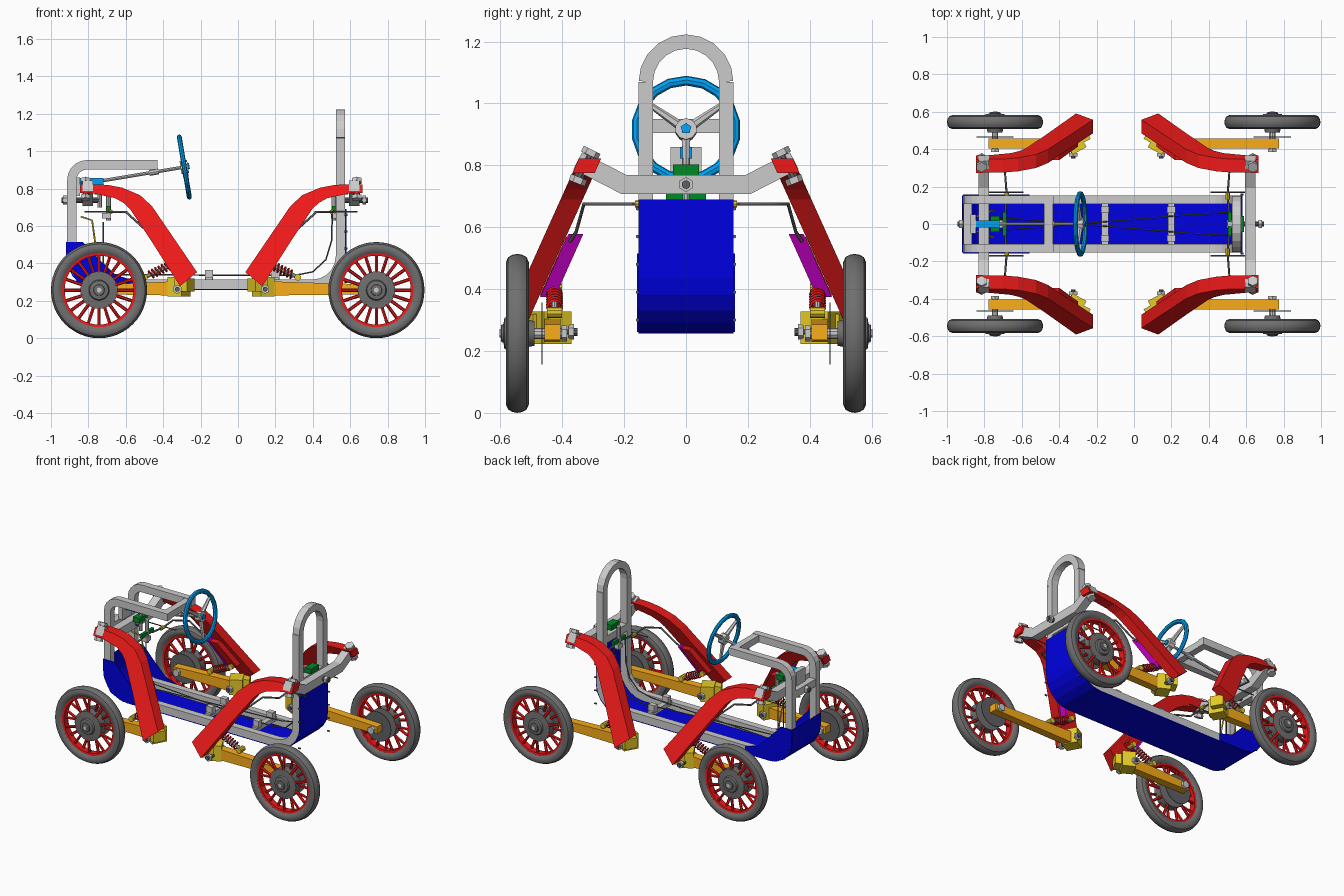
import bpy, bmesh, math
from mathutils import Vector, Matrix

if "Cube" in bpy.data.objects:
    bpy.data.objects.remove(bpy.data.objects["Cube"])

def mat(name, r, g, b):
    m = bpy.data.materials.new(name)
    m.diffuse_color = (r, g, b, 1)
    m.use_nodes = True
    m.node_tree.nodes["Principled BSDF"].inputs["Base Color"].default_value = m.diffuse_color
    return m

RED, BLUE = mat("red", .85, .01, .01), mat("blue", 0, 0, .75)
ORANGE, YELLOW = mat("orange", .95, .42, .01), mat("yellow", .8, .6, .02)
SKY, GREEN = mat("sky_blue", 0, .35, .9), mat("green", 0, .25, .02)
RUBBER, STEEL = mat("rubber", .16, .16, .16), mat("dark_steel", .12, .12, .13)
MAGENTA = mat("magenta", .7, 0, .7)

def finish(name, bm, m=None, smooth=False):
    bmesh.ops.remove_doubles(bm, verts=bm.verts, dist=1e-5)
    bmesh.ops.recalc_face_normals(bm, faces=bm.faces)
    me = bpy.data.meshes.new(name)
    bm.to_mesh(me)
    bm.free()
    if smooth:
        me.polygons.foreach_set("use_smooth", [True] * len(me.polygons))
        me.set_sharp_from_angle(angle=math.radians(35))
    if m:
        me.materials.append(m)
    ob = bpy.data.objects.new(name, me)
    bpy.context.collection.objects.link(ob)
    return ob

def prism(name, poly, a, b, place, m=None):
    """Extrude a flat outline from a to b; place(u, v, t) gives the 3D point."""
    bm = bmesh.new()
    A = [bm.verts.new(place(u, v, a)) for u, v in poly]
    B = [bm.verts.new(place(u, v, b)) for u, v in poly]
    bm.faces.new(A)
    bm.faces.new(B[::-1])
    n = len(poly)
    for i in range(n):
        bm.faces.new((A[i], A[(i + 1) % n], B[(i + 1) % n], B[i]))
    return finish(name, bm, m)

def xz(u, v, t): return (u, t, v)
def yz(u, v, t): return (t, u, v)

def fillet(pts, r, n=5):
    out = [Vector(pts[0])]
    for p, c, q in zip(pts, pts[1:], pts[2:]):
        p, c, q = Vector(p), Vector(c), Vector(q)
        a, b = c + (p - c).normalized() * r, c + (q - c).normalized() * r
        o = a + b - c
        for i in range(n + 1):
            t = i / n * math.pi / 2
            out.append(o + (a - o) * math.cos(t) + (b - o) * math.sin(t))
    return out + [Vector(pts[-1])]

def strip(pts, o1, o2):
    """Outline of a band running along a path between two sideways offsets."""
    pts = [Vector(p) for p in pts]
    nor = []
    for i in range(len(pts)):
        d = [(pts[j + 1] - pts[j]).normalized() for j in (i - 1, i) if 0 <= j < len(pts) - 1]
        t = sum(d, Vector((0, 0))).normalized()
        nor.append(Vector((-t.y, t.x)) / t.dot(d[0]))
    return [p + n * o1 for p, n in zip(pts, nor)] + [p + n * o2 for p, n in zip(pts, nor)][::-1]

def box(name, c, s, m=None, rz=0):
    bm = bmesh.new()
    bmesh.ops.create_cube(bm, size=1, matrix=Matrix.Translation(c) @ Matrix.Rotation(rz, 4, 'Z') @ Matrix.Diagonal((*s, 1)))
    return finish(name, bm, m)

def rod(name, p, q, r, m=None, n=10, r2=None):
    p, q = Vector(p), Vector(q)
    M = Matrix.Translation((p + q) / 2) @ (q - p).to_track_quat('Z', 'Y').to_matrix().to_4x4()
    bm = bmesh.new()
    bmesh.ops.create_cone(bm, cap_ends=True, segments=n, radius1=r, radius2=r2 or r, depth=(q - p).length, matrix=M)
    return finish(name, bm, m, n > 6)

def lathe(name, prof, M, m=None, n=40, closed=False, smooth=True):
    """Spin (radius, along) points round the local y axis."""
    bm = bmesh.new()
    rings = [[bm.verts.new(M @ Vector((r * math.cos(k * math.tau / n), t, r * math.sin(k * math.tau / n)))) for r, t in prof] for k in range(n)]
    for k in range(n):
        a, b = rings[k], rings[(k + 1) % n]
        for i in range(len(prof) - (not closed)):
            j = (i + 1) % len(prof)
            bm.faces.new((a[i], a[j], b[j], b[i]))
    return finish(name, bm, m, smooth)

def cable(name, pts, r, m=None, res=1):
    cu = bpy.data.curves.new(name, 'CURVE')
    cu.dimensions, cu.bevel_depth, cu.bevel_resolution = '3D', r, res
    cu.use_fill_caps = True
    sp = cu.splines.new('POLY')
    sp.points.add(len(pts) - 1)
    for p, c in zip(sp.points, pts):
        p.co = (*c, 1)
    tmp = bpy.data.objects.new(name, cu)
    me = bpy.data.meshes.new_from_object(tmp)
    bpy.data.objects.remove(tmp)
    if m:
        me.materials.clear()
        me.materials.append(m)
    bpy.context.collection.objects.link(bpy.data.objects.new(name, me))

# Chassis rails, hoop and blue tub
rail = fillet([(-.43, .927), (-.888, .927), (-.888, .288)], .08)[:-1]
rail += fillet([(-.888, .8), (-.888, .288), (.548, .288), (.548, 1.07)], .15)[1:]
for s in (-1, 1):
    prism("chassis_rail", strip(rail, .025, -.025), s * .107, s * .153, xz)
    prism("tub_front_side", [(-.914, .515), (-.83, .515), (-.77, .45), (-.66, .34), (-.56, .31), (-.56, .262), (-.77, .262), (-.86, .30), (-.912, .40)],
          s * .153, s * .158, xz, BLUE)
hoop = [(.13 * math.cos(a), 1.07 + .13 * math.sin(a)) for a in [i * math.pi / 10 for i in range(11)]]
prism("roll_hoop", strip(hoop, .023, -.023), .523, .573, yz)
tub = fillet([(-.888, .515), (-.888, .288), (.548, .288), (.548, .69)], .15)
prism("tub_panel", strip(tub, -.025, -.031), -.153, .153, xz, BLUE)
for x, z, h in ((-.457, .927, .046), (-.888, .74, .05), (.548, .735, .05)):
    box("frame_crossbar", (x, 0, z), (.046, .22, h))
for x in (-.155, .2):
    box("seat_crossbar", (x, 0, .31), (.035, .22, .03))
    for s in (-1, 1):
        box("seat_mount", (x, s * .075, .34), (.045, .035, .05))
for i in range(5):
    for s in (-1, 1):
        rod("rail_bolt", (.57, s * .157, .3 + i * .09), (.585, s * .157, .3 + i * .09), .006, STEEL, 6)

# Tilting cross beams and their centre pivots
for x, end, inner in ((-.803, -.945, -.74), (.622, .695, .55)):
    beam = [(-.35, .815), (-.2, .738), (.2, .738), (.35, .815)]
    prism("tilt_beam", strip(beam, .031, -.031), x - .028, x + .028, yz)
    rod("tilt_pivot", (inner, 0, .738), (end, 0, .738), .014, STEEL)
    k = math.copysign(1, x)
    rod("tilt_pivot_nut", (end - k * .03, 0, .738), (end - k * .01, 0, .738), .024, None, 6)
    box("steering_rocker", (x - k * .11, 0, .695), (.02, .13, .025), GREEN)
    box("steering_mount", (x - k * .06, 0, .785), (.05, .085, .035), GREEN)
    rod("rocker_shaft", (x - k * .11, 0, .63), (x - k * .11, 0, .79), .014)
    box("rocker_bracket", (x - k * .1, 0, .655), (.05, .045, .03))

# Steering wheel and column
N = Vector((.986, 0, .165))
W = Vector((-.287, 0, .915))
Q = Vector((0, 1, 0)).rotation_difference(N).to_matrix().to_4x4()
ring = [(.161 + .016 * math.cos(a), .013 * math.sin(a)) for a in [i * math.tau / 8 for i in range(8)]]
lathe("steering_wheel", ring, Matrix.Translation(W) @ Q, SKY, 18, True, False)
up = Vector((-.165, 0, .986))
for a in (35, 145, 270):
    d = Vector((0, math.cos(math.radians(a)), 0)) + up * math.sin(math.radians(a))
    rod("wheel_spoke", W + d * .015, W + d * .155, .016, None, 6, .009)
rod("steering_hub", W - N * .02, W + N * .02, .035, None, 10)
rod("steering_hub_cap", W + N * .02, W + N * .028, .018, SKY, 5)
rod("steering_column", W, W - N * .44, .009, None, 8)
rod("column_joint", W - N * .14, W - N * .19, .016, None, 8)
box("steering_gearbox", (-.785, 0, .84), (.13, .04, .035), SKY)
rod("steering_post", (-.74, 0, .70), (-.74, 0, .85), .013)
box("gearbox_plate", (-.86, 0, .81), (.03, .1, .1))

# Floor cables running crosswise to the rear steering
for s in (-1, 1):
    cable("floor_cable", [(-.72, s * .03, .62), (-.72, s * .03, .40), (-.66, s * .03, .34), (.3, -s * .05, .335), (.40, -s * .055, .355),
                          (.47, -s * .06, .42), (.50, -s * .06, .52), (.505, -s * .06, .69)], .004, STEEL)
    cable("brake_cable", [(-.84, s * .04, .65), (-.78, s * .06, .63), (-.765, s * .07, .52), (-.75, s * .07, .42)], .005, YELLOW)

# Suspension leg outline, drawn for the front and mirrored for the rear
LEG = [(-.845, .823), (-.70, .82), (-.62, .805), (-.524, .765), (-.46, .706), (-.219, .353), (-.31, .278),
       (-.47, .53), (-.577, .69), (-.61, .722), (-.658, .749), (-.78, .775), (-.845, .775)]

def wheel(x, s):
    M = Matrix.Translation((x, s * .545, .257)) @ Matrix.Diagonal((1, s, 1, 1))
    tyre = [(.198, -.024), (.212, -.034), (.230, -.037), (.246, -.030), (.254, -.016), (.257, 0)]
    tyre += [(r, -t) for r, t in tyre[-2::-1]]
    lathe("tyre", tyre, M, RUBBER, 48, True)
    lathe("rim", [(.184, -.022), (.200, -.024), (.200, .024), (.184, .022)], M, RED, 48, True)
    lathe("wheel_hub", [(0, -.055), (.04, -.055), (.045, -.03), (.10, -.028), (.10, .026), (.055, .03), (.05, .042), (.03, .045), (.028, .052), (0, .055)], M, RUBBER, 32)
    for i in range(20):
        a = i * math.tau / 20
        d = Vector((math.cos(a), 0, math.sin(a)))
        y = Vector((0, .02 if i % 2 else -.02, 0))
        rod("spoke", M @ (d * .092 + y), M @ (d * .19 + y * .3), .009, RED, 6)
    rod("brake_disc", (x, s * .463, .257), (x, s * .467, .257), .10, STEEL, 32)
    rod("axle", (x, s * .385, .257), (x, s * .50, .257), .018)
    rod("axle_nut", (x, s * .385, .257), (x, s * .402, .257), .026, None, 6)
    rod("axle_cap", (x, s * .585, .257), (x, s * .602, .257), .014, None, 6)

def corner(front, s):
    X = (lambda x: x) if front else (lambda x: -.18 - x)
    P = lambda x, y, z: Vector((X(x), s * y, z))
    wx = -.743 if front else .740
    k = -1 if front else 1
    wheel(wx, s)
    # Leaning leg and the small housing on its inner face
    lean = lambda u, v, t: P(u, .32 + (.80 - v) * .45 + t, v)
    prism("suspension_leg", LEG, -.036, .036, lean, RED)
    prism("leg_housing", [(-.47, .57), (-.40, .57), (-.30, .41), (-.36, .38)], -.082, -.037, lean, RED)
    prism("housing_edge", [(-.475, .578), (-.46, .578), (-.35, .375), (-.37, .375)], -.088, -.04, lean, MAGENTA)
    rod("king_pin", P(-.815, .35, .755), P(-.815, .305, .845), .018, STEEL)
    rod("king_pin_head", P(-.815, .312, .832), P(-.815, .303, .85), .03, None, 6)
    rod("king_pin_nut", P(-.815, .353, .742), P(-.815, .345, .762), .028, None, 6)
    # Swing arm and its pivot
    px = X(-.31)
    arm = [(px, .228), (px, .305), (wx + k * .035, .285), (wx + k * .035, .235)]
    prism("swing_arm", arm, s * .405, s * .458, xz, ORANGE)
    box("pivot_block", P(-.315, .435, .275), (.085, .10, .105), YELLOW, -k * s * .5)
    box("pivot_bracket", P(-.285, .475, .285), (.075, .085, .07), YELLOW, -k * s * .5)
    rod("pivot_bolt", P(-.325, .35, .262), P(-.325, .545, .262), .013, STEEL)
    for y in (.362, .515):
        rod("pivot_nut", P(-.325, y, .262), P(-.325, y + .018, .262), .025, None, 6)
    # Coil shock
    a, b = P(-.50, .425, .325), P(-.34, .425, .40)
    rod("shock_rod", a, b, .011)
    d = (b - a).normalized()
    e, f = Vector((0, 1, 0)), d.cross(Vector((0, 1, 0)))
    cable("shock_spring", [a + d * (.03 + .115 * i / 60) + (e * math.cos(i * .628) + f * math.sin(i * .628)) * .023 for i in range(61)], .0045, RED)
    for p in (a, b):
        rod("shock_eye", p - e * .025, p + e * .025, .018, YELLOW)
    # Steering rod bent round the leg
    cable("steering_rod", [P(-.69, .05, .68), P(-.68, .15, .675), P(-.69, .28, .675), P(-.60, .33, .675), P(-.50, .355, .585), P(-.47, .375, .555)], .006, STEEL)
    rod("rod_joint", P(-.68, .13, .676), P(-.68, .165, .675), .012, YELLOW, 8)
    rod("guide_rod", P(-.82, .17, .675), P(-.59, .17, .675), .004, STEEL, 6)

for front in (True, False):
    for s in (-1, 1):
        corner(front, s)
